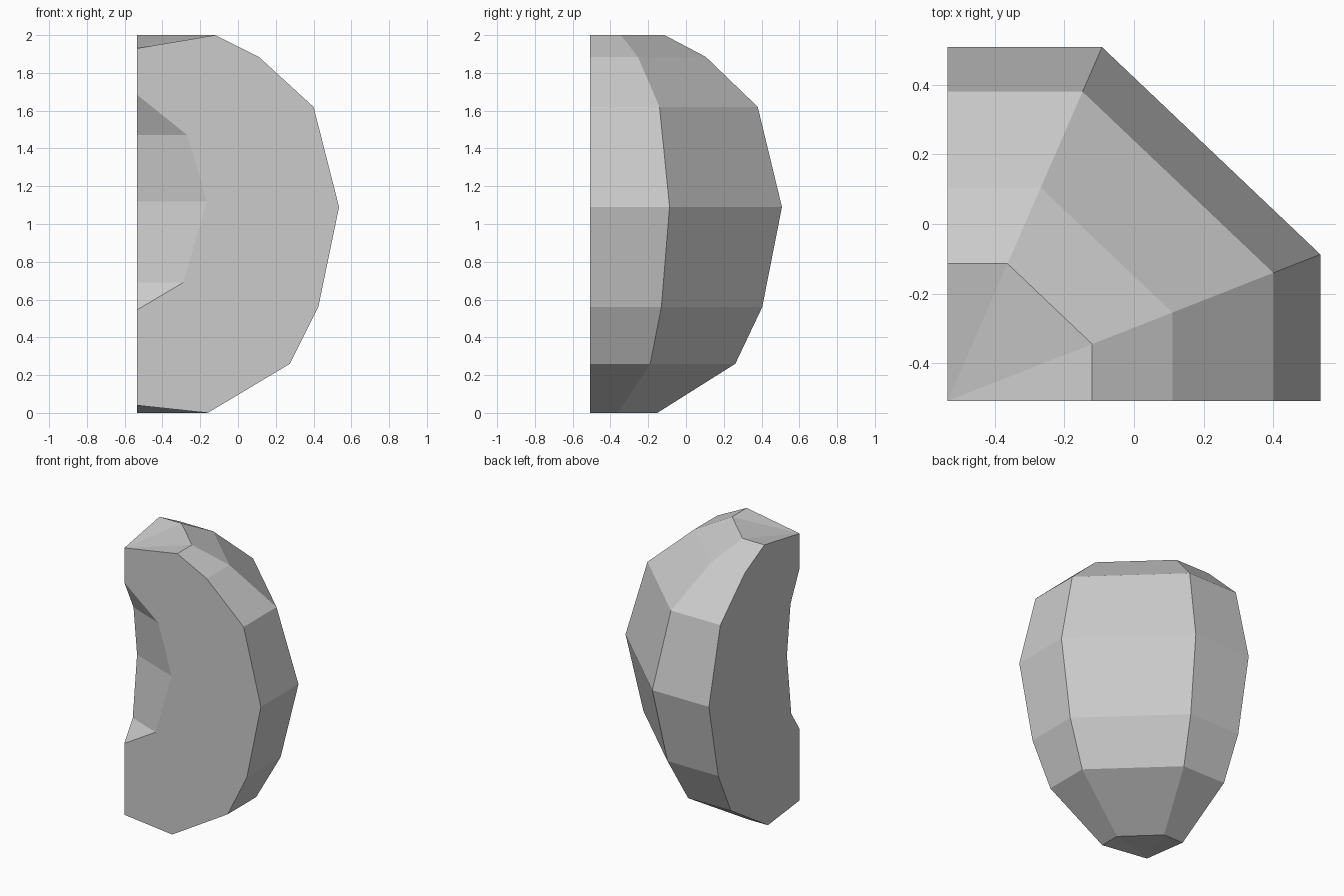
import bpy, bmesh, math

cube = bpy.data.objects.get("Cube")
if cube:
    bpy.data.objects.remove(cube, do_unlink=True)

# Colour
grey = bpy.data.materials.new("light grey")
grey.use_nodes = True
colour = (0.6, 0.6, 0.6, 1)
grey.diffuse_color = colour
grey.node_tree.nodes["Principled BSDF"].inputs["Base Color"].default_value = colour

AXIS_X, AXIS_Y = -0.535, -0.508   # the corner line where both cut faces meet
T = math.tan(math.pi / 8)
OCTAGON_QUARTER = [(1, 0), (1, T), (T, 1), (0, 1)]
STRAIGHT = [(1, 0), (0, 1)]

# Profiles as (radius, height), from the top pole to the bottom pole
SKIN = [(0, 1.93), (0.415, 2), (0.645, 1.885), (0.935, 1.62), (1.07, 1.09),
        (0.96, 0.56), (0.81, 0.26), (0.375, 0), (0, 0.04)]
HOLLOW = [(0, 1.685), (0.267, 1.47), (0.37, 1.12), (0.245, 0.69), (0, 0.545)]

bm = bmesh.new()


def sweep(profile, section, y_scale):
    """Skin a profile around a quarter turn; return its edges on both cut planes."""
    rings = []
    for r, z in profile:
        points = section if r else [(0, 0)]
        rings.append([bm.verts.new((AXIS_X + r * x, AXIS_Y + r * y * y_scale, z))
                      for x, y in points])
    for a, b in zip(rings, rings[1:]):
        for i in range(len(section) - 1):
            if len(a) == 1:
                bm.faces.new((a[0], b[i], b[i + 1]))
            elif len(b) == 1:
                bm.faces.new((a[i], b[0], a[i + 1]))
            else:
                bm.faces.new((a[i], b[i], b[i + 1], a[i + 1]))
    return [r[0] for r in rings], [r[-1] for r in rings]


# Faceted outside and shallow hollow, joined by the two flat cut faces
skin_edges = sweep(SKIN, OCTAGON_QUARTER, 1.016 / 1.07)
hollow_edges = sweep(HOLLOW, STRAIGHT, 0.385)
for outer, inner in zip(skin_edges, hollow_edges):
    bm.faces.new(outer + inner[::-1])
bmesh.ops.recalc_face_normals(bm, faces=bm.faces)

mesh = bpy.data.meshes.new("quarter_wedge")
bm.to_mesh(mesh)
bm.free()
mesh.materials.append(grey)
wedge = bpy.data.objects.new("quarter_wedge", mesh)
bpy.context.collection.objects.link(wedge)
